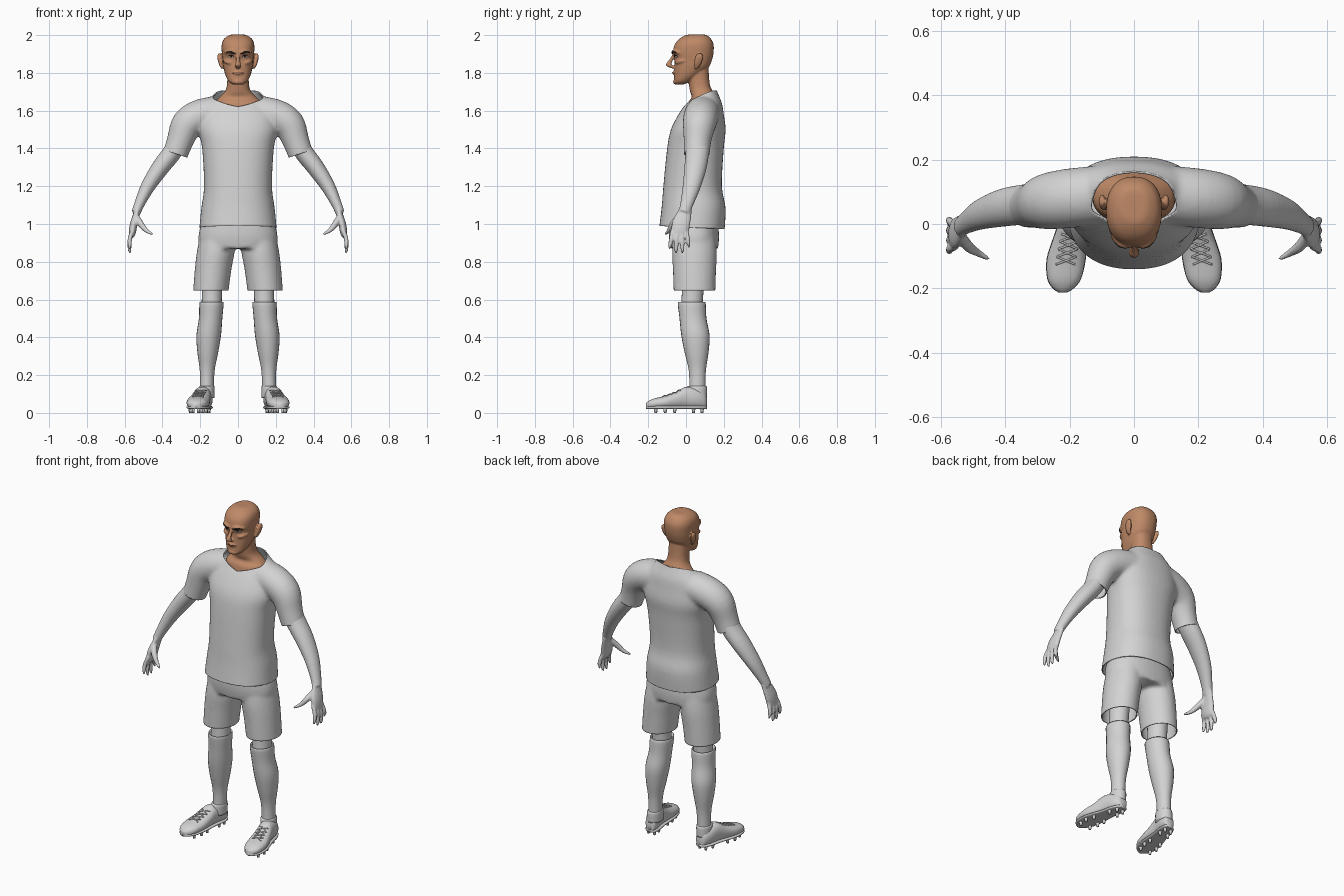
import bpy, bmesh, math
from mathutils import Vector, Matrix
from mathutils.bvhtree import BVHTree

if "Cube" in bpy.data.objects:
    bpy.data.objects.remove(bpy.data.objects["Cube"])

X, Y, Z = Matrix.Identity(3)
SIDES = (-1, 1)


def material(name, *color):
    mat = bpy.data.materials.new(name)
    mat.use_nodes = True
    mat.diffuse_color = (*color, 1)
    mat.node_tree.nodes["Principled BSDF"].inputs["Base Color"].default_value = (*color, 1)
    return mat


grey = material("plain grey", .65, .65, .65)
skin = material("tan skin", .52, .25, .135)
dark = material("dark hair", .015, .012, .01)
white = material("eye white", .7, .68, .65)
lip = material("lip line", .16, .06, .035)


def smooth_rings(rings, steps):
    """Catmull-Rom interpolation of centres and radii."""
    smooth, last = [], len(rings) - 1
    for i in range(last):
        around = [rings[min(max(k, 0), last)] for k in range(i - 1, i + 3)]
        for step in range(steps):
            t = step / steps
            smooth.append([q + t * ((r - p) + t * (2 * p - 5 * q + 4 * r - w)
                                    + t * t * (3 * q - p - 3 * r + w)
                                    ) / 2 for p, q, r, w in zip(*around)])
    return smooth + [list(rings[-1])]


def loft(bm, rings, axis=None, ref=Y, sides=24, power=2, steps=4):
    """Skin a closed tube over rings of (x, y, z, radius across, radius along ref)."""
    rings = smooth_rings(rings, steps)
    centres = [Vector(ring[:3]) for ring in rings]
    last = len(rings) - 1
    loops = []
    for i, (centre, ring) in enumerate(zip(centres, rings)):
        along = axis or (centres[min(i + 1, last)] - centres[max(i - 1, 0)]).normalized()
        up = (ref - along * ref.dot(along)).normalized()
        across = up.cross(along)
        loop = []
        for k in range(sides):
            angle = math.tau * k / sides
            c, s = (math.copysign(abs(f) ** (2 / power), f) for f in (math.cos(angle), math.sin(angle)))
            loop.append(bm.verts.new(centre + across * c * ring[3] + up * s * ring[4]))
        loops.append(loop)
    faces = [bm.faces.new((a[k - 1], a[k], b[k], b[k - 1]))
             for a, b in zip(loops, loops[1:]) for k in range(sides)]
    faces += [bm.faces.new(loops[0]), bm.faces.new(loops[-1])]
    bmesh.ops.recalc_face_normals(bm, faces=faces)


def limb(bm, points, depth=1, **options):
    """Tube over points of (x, y, z, radius) with one depth ratio."""
    loft(bm, [(*point, point[-1] * depth) for point in points], **options)


def upright(bm, rows, **options):
    """Tube over level rows of (height, half width, front, back)."""
    loft(bm, [(0, (front + back) / 2, height, width, (back - front) / 2)
              for height, width, front, back in rows], axis=Z, sides=40, power=2.3, **options)


def make(name, bm, mat, mirror=True, cloth=False):
    mesh = bpy.data.meshes.new(name)
    bm.to_mesh(mesh)
    bm.free()
    mesh.materials.append(mat)
    mesh.polygons.foreach_set("use_smooth", [True] * len(mesh.polygons))
    ob = bpy.data.objects.new(name, mesh)
    bpy.context.collection.objects.link(ob)
    if mirror:
        ob.modifiers.new("mirror", "MIRROR")
    if cloth:
        solid = ob.modifiers.new("cloth", "SOLIDIFY")
        solid.thickness, solid.offset = .006, -1
    return ob


def fuse(bm, voxel, rounds):
    """Melt overlapping tubes into one smooth skin."""
    ob = make("melt", bm, grey, mirror=False)
    remesh = ob.modifiers.new("remesh", "REMESH")
    remesh.mode, remesh.voxel_size = "VOXEL", voxel
    ob.modifiers.new("smooth", "SMOOTH").iterations = rounds
    depsgraph = bpy.context.evaluated_depsgraph_get()
    mesh = bpy.data.meshes.new_from_object(ob.evaluated_get(depsgraph))
    melted = bmesh.new()
    melted.from_mesh(mesh)
    bpy.data.objects.remove(ob)
    bpy.data.meshes.remove(mesh)
    return melted


def cut(bm, point, normal, beyond=-1):
    """Remove what lies on the normal's side of a plane, for faces past an x limit."""
    faces = [f for f in bm.faces if f.calc_center_median().x > beyond]
    geom = set(faces)
    for face in faces:
        geom.update(face.verts)
        geom.update(face.edges)
    bmesh.ops.bisect_plane(bm, geom=list(geom), plane_co=point, plane_no=normal, clear_outer=True)


# Shirt: torso and sleeve, trimmed at hem, cuff and V neck
bm = bmesh.new()
upright(bm, [(.92, .21, -.15, .2), (1.08, .195, -.13, .21), (1.2, .18, -.12, .19), (1.4, .19, -.1, .2),
             (1.5, .21, -.08, .21), (1.58, .2, -.04, .2), (1.64, .17, 0, .19), (1.69, .125, .03, .17),
             (1.74, .09, .05, .15)])
limb(bm, [(.1, .09, 1.59, .09), (.2, .08, 1.57, .09), (.27, .07, 1.525, .085), (.31, .06, 1.43, .07),
          (.355, .055, 1.3, .064)], depth=1.03)
bm = fuse(bm, .01, 8)
cut(bm, (0, 0, 0), -X)
cut(bm, (0, 0, .983), Vector((0, -.05, -1)))
cut(bm, (.33, .06, 1.372), Vector((.3, 0, -.9)), beyond=.225)
v_tip, v_side, v_back = Vector((0, -.015, 1.62)), Vector((.12, .1, 1.69)), Vector((.04, .155, 1.705))
cut(bm, v_tip, (v_side - v_tip).cross(v_back - v_tip))
make("shirt", bm, grey, cloth=True)

# Shorts: hips and leg, open at the bottom
bm = bmesh.new()
upright(bm, [(1.07, .165, -.08, .16), (1, .195, -.09, .17), (.93, .21, -.09, .175), (.87, .205, -.08, .17)])
limb(bm, [(.105, .045, .97, .09), (.117, .045, .86, .1), (.133, .045, .75, .097), (.15, .045, .58, .092)],
     depth=1.18, axis=Z)
bm = fuse(bm, .01, 6)
cut(bm, (0, 0, 0), -X)
cut(bm, (0, 0, .648), -Z)
make("shorts", bm, grey, cloth=True)

# Arm with palm, four spread fingers and thumb
bm = bmesh.new()
limb(bm, [(.28, .065, 1.5, .05), (.345, .06, 1.385, .05), (.41, .05, 1.3, .047), (.476, .03, 1.2, .038),
          (.52, .005, 1.11, .028), (.54, -.01, 1.06, .024)], depth=1.25)
limb(bm, [(.53, 0, 1.08, .014), (.552, -.026, 1, .02), (.56, -.033, .95, .018), (.562, -.034, .93, .01)],
     depth=2.4)
for finger, low in zip(range(4), (.87, .85, .85, .88)):
    base, tip = .024 * finger - .07, .033 * finger - .085
    limb(bm, [(.555, base, .97, .012), (.572, (base + tip) / 2, .925, .012), (.574, tip, low + .015, .01),
              (.57, tip, low - .005, .004)], sides=12)
limb(bm, [(.54, -.035, 1.04, .017), (.515, -.07, 1, .017), (.485, -.09, .965, .012), (.45, -.11, .945, .006)],
     sides=12)
make("arm", fuse(bm, .006, 3), grey)

# Knee and sock
bm = bmesh.new()
limb(bm, [(.138, .04, .8, .062), (.138, .036, .66, .054), (.14, .03, .54, .053)], depth=1.07, axis=Z)
make("knee", bm, grey)
bm = bmesh.new()
limb(bm, [(.14, .03, .578, .054), (.14, .03, .583, .064), (.145, .037, .5, .062), (.155, .05, .41, .065),
          (.16, .056, .32, .055), (.163, .06, .22, .039), (.166, .06, .1, .037)], depth=1.15, axis=Z)
make("sock", bm, grey)


# Shoe: rows of y, top height and half width, toes turned out
def shoe_middle(y):
    return .19 - .2 * y if y > -.1 else .2 - .1 * y


shoe_rows = [(.11, .075, .016), (.1, .105, .032), (.06, .128, .044), (0, .138, .046), (-.05, .112, .053),
             (-.11, .09, .06), (-.17, .076, .052), (-.2, .062, .032), (-.213, .05, .012)]
bm = bmesh.new()
loft(bm, [(shoe_middle(y), y, (top + .022) / 2, width, (top - .022) / 2) for y, top, width in shoe_rows],
     axis=-Y, ref=Z, power=2.3)
shoe_tree = BVHTree.FromBMesh(bm)
limb(bm, [(.167, .058, .08, .042), (.166, .058, .13, .042), (.165, .058, .142, .039)], depth=1.28, axis=Z)
make("shoe", bm, grey)
bm = bmesh.new()
loft(bm, [(shoe_middle(y), y, .029, width + .001, .009) for y, top, width in shoe_rows],
     axis=-Y, ref=Z, power=3)
make("sole", bm, grey)
bm = bmesh.new()
for y, half in ((.085, .02), (.04, .027), (-.06, .036), (-.11, .042), (-.16, .033)):
    for side in SIDES:
        spot = Matrix.Translation((shoe_middle(y) + side * half, y, .015))
        bmesh.ops.create_cone(bm, cap_ends=True, segments=10, radius1=.007, radius2=.011, depth=.03, matrix=spot)
make("studs", bm, grey)

# Crossed laces laid over the shoe
bm = bmesh.new()
for row in range(4):
    for side in SIDES:
        rings = []
        for k in range(7):
            y = -.03 - .024 * (row + k / 6)
            x = shoe_middle(y) + side * .03 * (k / 3 - 1)
            hit = shoe_tree.ray_cast(Vector((x, y, 1)), -Z)[0]
            rings.append((x, y, hit.z + .002, .003))
        limb(bm, rings, ref=Z, sides=8, steps=2)
make("laces", bm, grey)

# Head and neck, then nose, lips, chin, brows, cheeks and ears
bm = bmesh.new()
upright(bm, [(1.738, .026, -.054, -.015), (1.755, .05, -.063, .025), (1.79, .067, -.062, .075),
             (1.83, .077, -.062, .12), (1.87, .082, -.06, .138), (1.91, .086, -.068, .146),
             (1.95, .086, -.06, .146), (1.98, .074, -.036, .132), (2, .045, 0, .11), (2.003, .02, .03, .085)])
upright(bm, [(1.84, .056, 0, .118), (1.74, .058, .015, .126), (1.7, .07, .022, .142), (1.67, .1, .03, .153),
             (1.64, .125, .01, .163), (1.58, .13, 0, .168)])
limb(bm, [(0, -.06, 1.905, .008), (0, -.075, 1.875, .01), (0, -.09, 1.85, .014), (0, -.086, 1.836, .017),
          (0, -.066, 1.824, .01)], axis=Z, sides=16)
for height, front, radius in ((1.8, -.065, .009), (1.752, -.058, .012)):
    limb(bm, [(x, front + 10 * x * x, height, radius - 5 * x * x) for x in (-.027, 0, .027)], ref=Z, sides=12)
for side in SIDES:
    limb(bm, [(side * .008, -.066, 1.906, .008), (side * .04, -.064, 1.913, .01),
              (side * .07, -.035, 1.906, .006)], ref=Z, sides=12)
    limb(bm, [(side * .035, -.052, 1.852, .008), (side * .058, -.04, 1.858, .01),
              (side * .075, -.01, 1.865, .006)], ref=Z, sides=12)
    limb(bm, [(side * .084, .055, 1.822, .005), (side * .093, .062, 1.85, .01),
              (side * .099, .07, 1.885, .011), (side * .099, .072, 1.903, .006)], depth=2, axis=Z, sides=14)
bm = fuse(bm, .005, 4)
head_tree = BVHTree.FromBMesh(bm)
make("head", bm, skin, mirror=False)


# Thin features laid on the face over points of x, height and half thickness
def feature(name, mat, points, lift=0):
    bm = bmesh.new()
    rings = []
    for x, z, half in smooth_rings(points, 4):
        hit = head_tree.ray_cast(Vector((x, -1, z)), Y)[0]
        rings.append((x, hit.y - lift, z, .002, half))
    loft(bm, rings, axis=X, ref=Z, sides=10, steps=1)
    make(name, bm, mat)


feature("eyebrow", dark, [(.013, 1.902, .003), (.03, 1.908, .006), (.05, 1.912, .005), (.068, 1.905, .001)])
feature("eye", white, [(.02, 1.884, .001), (.035, 1.886, .006), (.053, 1.886, .001)])
feature("iris", dark, [(.03, 1.886, .002), (.036, 1.886, .006), (.042, 1.886, .002)], lift=.001)
feature("eyelid", dark, [(.018, 1.886, .001), (.036, 1.893, .002), (.056, 1.888, .001)], lift=.001)
feature("mouth", lip, [(0, 1.8, .002), (.015, 1.801, .002), (.031, 1.798, .001)])
